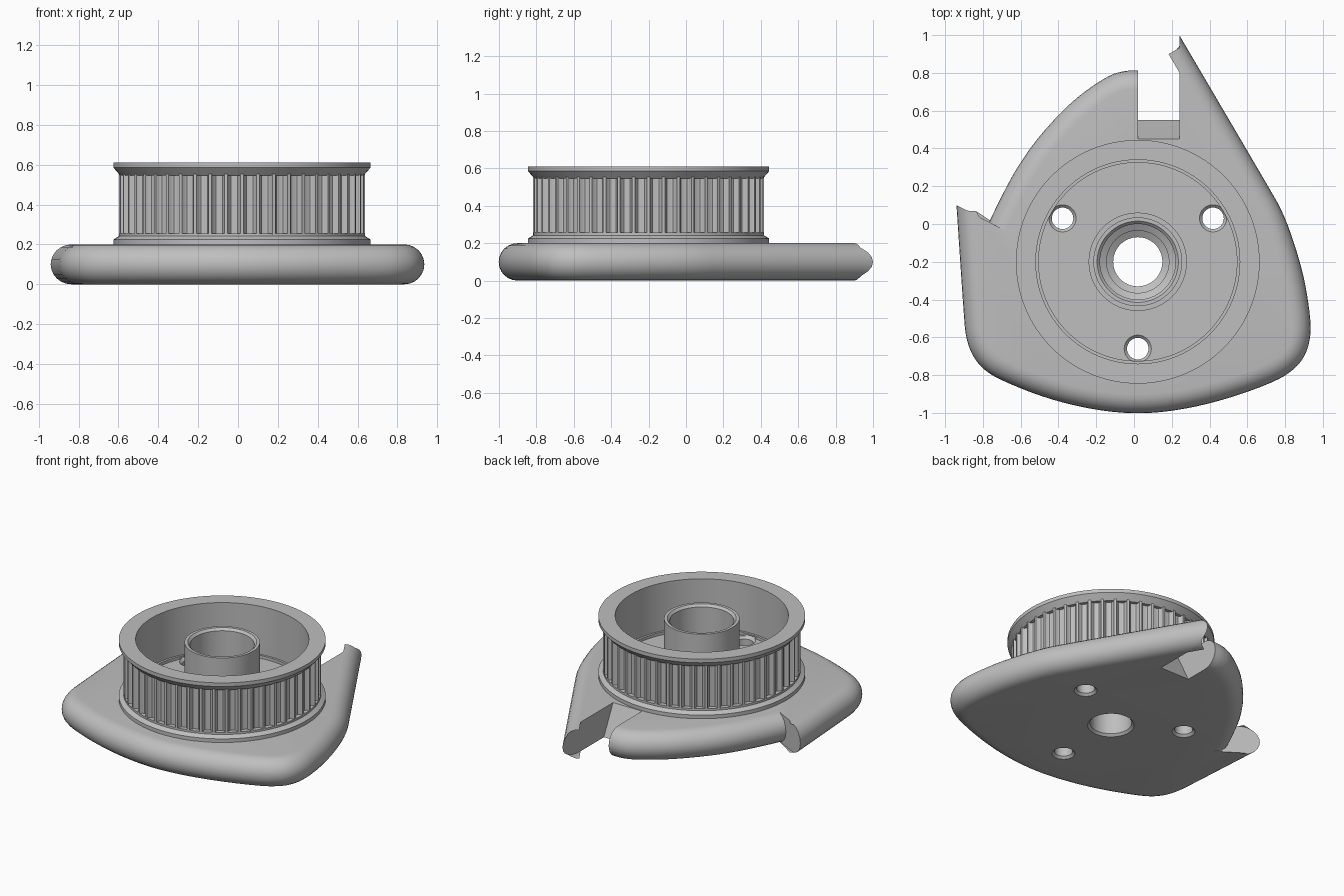
import bpy, bmesh
from math import sin, cos, pi, radians
from mathutils import Vector

if "Cube" in bpy.data.objects:
    bpy.data.objects.remove(bpy.data.objects["Cube"])

GREY = (0.52, 0.52, 0.52, 1)
mat = bpy.data.materials.new("plain_grey")
mat.use_nodes = True
mat.diffuse_color = GREY
mat.node_tree.nodes["Principled BSDF"].inputs["Base Color"].default_value = GREY

AXIS = Vector((0.02, -0.2, 0))   # pulley centre
HEIGHT, ROUND = 0.2, 0.1         # plate thickness and edge radius


def loft(name, loops, ring=False):
    """Bridge equal loops; cap the ends, or join last to first for a ring."""
    bm = bmesh.new()
    rows = [[bm.verts.new(p) for p in loop] for loop in loops]
    n = len(rows[0])
    pairs = list(zip(rows, rows[1:]))
    if ring:
        pairs.append((rows[-1], rows[0]))
    else:
        bm.faces.new(rows[0][::-1])
        bm.faces.new(rows[-1])
    for a, b in pairs:
        for i in range(n):
            j = (i + 1) % n
            bm.faces.new((a[i], a[j], b[j], b[i]))
    bmesh.ops.recalc_face_normals(bm, faces=bm.faces)
    mesh = bpy.data.meshes.new(name)
    bm.to_mesh(mesh)
    bm.free()
    mesh.materials.append(mat)
    obj = bpy.data.objects.new(name, mesh)
    bpy.context.collection.objects.link(obj)
    return obj


def circle(c, r, z, n):
    return [(c.x + r * cos(2 * pi * i / n), c.y + r * sin(2 * pi * i / n), z) for i in range(n)]


def lathe(name, c, profile, n, ring=False):
    return loft(name, [circle(c, r, z, n) for r, z in profile], ring)


def activate(obj):
    bpy.ops.object.select_all(action='DESELECT')
    obj.select_set(True)
    bpy.context.view_layer.objects.active = obj


def cut(obj, cutters):
    activate(obj)
    for c in cutters:
        m = obj.modifiers.new("hole", 'BOOLEAN')
        m.operation, m.solver, m.object = 'DIFFERENCE', 'EXACT', c
        bpy.ops.object.modifier_apply(modifier=m.name)


def smooth(obj):
    activate(obj)
    bpy.ops.object.shade_smooth_by_angle(angle=radians(28))


def soften(points, rounds=2):
    """Corner cutting that keeps both end points."""
    pts = [Vector(p) for p in points]
    for _ in range(rounds):
        new = [pts[0]]
        for a, b in zip(pts, pts[1:]):
            new += [a.lerp(b, 0.25), a.lerp(b, 0.75)]
        pts = new + [pts[-1]]
    return pts


# Plate outline, clockwise: long outer run, then the inset lobe, then the slot
outer = soften([(0.24, 1), (0.71, 0.2), (0.79, 0.06), (0.855, -0.12), (0.905, -0.3),
                (0.935, -0.5), (0.935, -0.6), (0.91, -0.69), (0.86, -0.76), (0.76, -0.83),
                (0.5, -0.925), (0.25, -0.985), (0.02, -1.007), (-0.21, -0.985),
                (-0.46, -0.925), (-0.7, -0.83), (-0.8, -0.77), (-0.86, -0.69),
                (-0.89, -0.6), (-0.9, -0.5), (-0.94, 0.1)])
lobe = soften([(-0.767, 0.01), (-0.71, 0.13), (-0.62, 0.3), (-0.5, 0.47), (-0.32, 0.66),
               (-0.14, 0.785), (-0.05, 0.812), (0.02, 0.812)])
slot = [Vector((0.02, 0.55)), Vector((0.24, 0.55))]
outline = outer + lobe + slot
kinds = (["round"] * (len(outer) - 1) + ["flat"] + ["round"] * (len(lobe) - 1)
         + ["flat", "ramp", "flat"])


def inset(offset, z):
    """Move each edge inward by the distance for its kind."""
    n = len(outline)
    normals = []
    for i in range(n):
        d = (outline[(i + 1) % n] - outline[i]).normalized()
        normals.append(Vector((d.y, -d.x)))
    loop = []
    for i, p in enumerate(outline):
        a, b = normals[i - 1], normals[i]
        da, db = offset[kinds[i - 1]], offset[kinds[i]]
        if kinds[i - 1] == kinds[i]:
            move = (a + b) * da / (1 + a.dot(b))
        else:
            det = a.x * b.y - a.y * b.x
            move = Vector((da * b.y - db * a.y, a.x * db - b.x * da)) / det
        loop.append((p.x + move.x, p.y + move.y, z))
    return loop


levels = []
STEPS = 12
for k in range(STEPS + 1):
    t = -pi / 2 + pi * k / STEPS
    z = ROUND * (1 + sin(t))
    levels.append(inset({"round": ROUND * (1 - cos(t)), "flat": 0, "ramp": z / 2}, z))
plate = loft("base_plate", levels)

# Pulley body: flanges, recessed web, hub and stepped bore
pulley = lathe("pulley_body", AXIS, [
    (0.13, 0.2), (0.645, 0.2), (0.645, 0.225), (0.617, 0.242), (0.617, 0.256),
    (0.585, 0.256), (0.585, 0.545), (0.61, 0.545), (0.645, 0.585), (0.645, 0.61),
    (0.54, 0.61), (0.54, 0.28), (0.525, 0.28), (0.525, 0.26), (0.26, 0.26),
    (0.26, 0.28), (0.235, 0.28), (0.235, 0.59), (0.215, 0.59), (0.2, 0.575),
    (0.2, 0.36), (0.165, 0.34), (0.165, 0.24), (0.13, 0.22)], 96, ring=True)

# Toothed belt ring: thin ribs with scooped grooves between
TEETH = 48
SHAPE = [(0, 0.617), (0.2, 0.617), (0.26, 0.6), (0.38, 0.589), (0.6, 0.586), (0.82, 0.589), (0.94, 0.6)]


def rib_loop(z, inner=None):
    loop = []
    for k in range(TEETH):
        for f, r in SHAPE:
            a = 2 * pi * (k + f - 0.1) / TEETH
            r = inner or r
            loop.append((AXIS.x + r * cos(a), AXIS.y + r * sin(a), z))
    return loop


teeth = loft("belt_teeth", [rib_loop(0.25), rib_loop(0.555),
                            rib_loop(0.555, 0.56), rib_loop(0.25, 0.56)], ring=True)

# Bolt holes with chamfered ends, and the shaft hole
bolts = []
for k in range(3):
    a = radians(30 + 120 * k)
    c = AXIS + Vector((cos(a), sin(a), 0)) * 0.46
    bolts.append(lathe("bolt_cutter", c, [(0.082, -0.01), (0.057, 0.015),
                                          (0.057, 0.245), (0.082, 0.27)], 32))
shaft = lathe("shaft_cutter", AXIS, [(0.155, -0.01), (0.13, 0.015), (0.13, 0.25)], 96)
cut(plate, bolts + [shaft])
cut(pulley, bolts)
for c in bolts + [shaft]:
    bpy.data.objects.remove(c)

for part in (plate, pulley, teeth):
    smooth(part)
